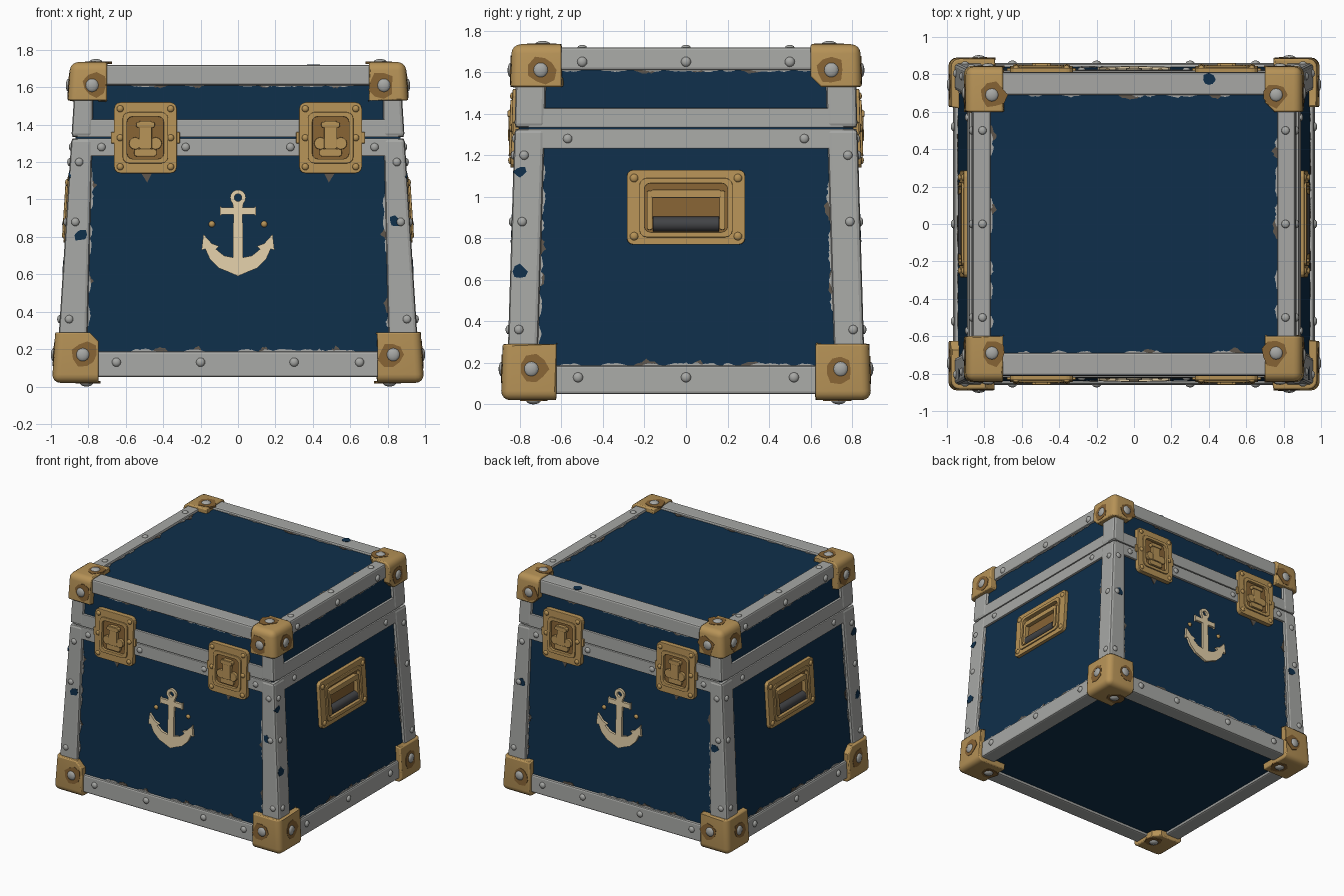
import bpy, bmesh, math, random
from mathutils import Matrix, Vector

if "Cube" in bpy.data.objects:
    bpy.data.objects.remove(bpy.data.objects["Cube"])

random.seed(4)
SIDES = ['front', 'back', 'left', 'right']
WIDE = ('front', 'back')


def mat(name, *c):
    m = bpy.data.materials.new(name)
    m.diffuse_color = (*c, 1)
    m.use_nodes = True
    m.node_tree.nodes["Principled BSDF"].inputs["Base Color"].default_value = m.diffuse_color
    return m


BLUE = mat('navy_paint', .0046, .028, .069)
GREY = mat('rail_grey', .385, .39, .375)
BRASS = mat('brass', .47, .29, .095)
DARK = mat('worn_brass', .24, .125, .035)
CREAM = mat('anchor_cream', .77, .63, .40)
CHIP = mat('chipped_brown', .11, .09, .07)
GRIP = mat('grip_dark', .055, .057, .062)


# Half widths of the tapered case at height z
def hx(z): return .976 - .064 * z
def hy(z): return .866 - .03 * z


def P(side, u, v, d):
    """Point on a face: u across, v up, d outward from the rail surface."""
    return {'front': (u, -hy(v) - d, v), 'back': (u, hy(v) + d, v),
            'right': (hx(v) + d, u, v), 'left': (-hx(v) - d, u, v),
            'top': (u, v, 1.72 + d), 'bottom': (u, v, .05 - d)}[side]


def make(name, bm, m, bevel=0, smooth=False):
    bmesh.ops.recalc_face_normals(bm, faces=bm.faces)
    me = bpy.data.meshes.new(name)
    bm.to_mesh(me)
    bm.free()
    ob = bpy.data.objects.new(name, me)
    bpy.context.collection.objects.link(ob)
    me.materials.append(m)
    if bevel:
        b = ob.modifiers.new('bevel', 'BEVEL')
        b.width, b.segments, b.limit_method, b.angle_limit = bevel, 2, 'ANGLE', math.radians(50)
    if smooth:
        bpy.ops.object.select_all(action='DESELECT')
        ob.select_set(True)
        bpy.context.view_layer.objects.active = ob
        bpy.ops.object.shade_smooth_by_angle(angle=math.radians(40))
    return ob


def prism(bm, side, pts, d0, d1, hole=None):
    rings = []
    for loop in [pts] + ([hole] if hole else []):
        a = [bm.verts.new(P(side, *p, d0)) for p in loop]
        b = [bm.verts.new(P(side, *p, d1)) for p in loop]
        n = len(a)
        for i in range(n):
            bm.faces.new((a[i], a[(i + 1) % n], b[(i + 1) % n], b[i]))
        rings.append((a, b))
    for k in (0, 1):
        o = rings[0][k]
        if hole:
            h = rings[1][k]
            for i in range(len(o)):
                j = (i + 1) % len(o)
                bm.faces.new((o[i], o[j], h[j], h[i]))
        else:
            bm.faces.new(o)


def rect(u0, u1, v0, v1, r=0):
    if not r:
        return [(u0, v0), (u1, v0), (u1, v1), (u0, v1)]
    out = []
    for k, (cu, cv) in enumerate([(u1 - r, v1 - r), (u0 + r, v1 - r), (u0 + r, v0 + r), (u1 - r, v0 + r)]):
        for t in (0, 30, 60, 90):
            a = math.radians(90 * k + t)
            out.append((cu + r * math.cos(a), cv + r * math.sin(a)))
    return out


def disc(u, v, r, n=12, jitter=0):
    return [(u + r * k * math.cos(6.2832 * i / n), v + r * k * math.sin(6.2832 * i / n))
            for i in range(n) for k in [1 + random.uniform(-jitter, jitter)]]


def dome(bm, side, u, v, d, r, h):
    s = [r, r, r]
    s[1 if side in WIDE else 0 if side in SIDES else 2] = h
    bmesh.ops.create_uvsphere(bm, u_segments=12, v_segments=8, radius=1,
                              matrix=Matrix.Translation(P(side, u, v, d)) @ Matrix.Diagonal((*s, 1)))


# Painted case
bm = bmesh.new()
bmesh.ops.create_cube(bm, size=2)
for v in bm.verts:
    z = 1.70 if v.co.z > 0 else .07
    v.co = Vector((v.co.x * (hx(z) - .022), v.co.y * (hy(z) - .022), z))
make('painted_case', bm, BLUE)

# Corner posts, split at the lid seam
for name, z0, z1 in (('body_posts', .06, 1.326), ('lid_posts', 1.334, 1.71)):
    bm = bmesh.new()
    for side in WIDE:
        for s in (1, -1):
            prism(bm, side, [(s * (hx(z) - w), z) for z, w in
                  ((z0, .165 - .04 * z0), (z0, 0), (z1, 0), (z1, .165 - .04 * z1))], -.145, 0)
    make(name, bm, GREY, .018)

# Horizontal rails at bottom and top, and the two bands along the seam
for side in SIDES:
    w = .86 if side in WIDE else .76
    for name, z0, z1, d0 in (('bottom_rail', .05, .187, -.13), ('body_band', 1.232, 1.327, -.06),
                             ('lid_band', 1.333, 1.428, -.06),
                             ('top_rail', 1.61, 1.72, -.125 if side in WIDE else -.1)):
        bm = bmesh.new()
        prism(bm, side, rect(-w, w, z0, z1), d0, -.004)
        make(f'{side}_{name}', bm, GREY, .012 if 'rail' in name else .005)

# Brass corner caps, bolts and worn patches around the bolts
bolts, patches = bmesh.new(), bmesh.new()
for top in (0, 1):
    zi, zo, xi, yi = (1.53, 1.735, .70, .60) if top else (.29, .02, .745, .625)
    ex = .032 if top else .02
    for sx in (1, -1):
        for sy in (1, -1):
            bm = bmesh.new()
            bmesh.ops.create_cube(bm, size=2)
            vin = vout = None
            for v in bm.verts:
                a, b, c = (t > 0 for t in v.co)
                z = zo if c else zi
                if not (a or b or c): vin = v
                if a and b and c: vout = v
                v.co = Vector((sx * (hx(z) + ex if a else xi), sy * (hy(z) + .026 if b else yi), z))
            outer = list(vout.link_edges)
            bmesh.ops.bevel(bm, geom=list(vin.link_edges), offset=.05, segments=1, affect='EDGES')
            outer = [e for e in outer if e.is_valid]
            bmesh.ops.bevel(bm, geom=outer, offset=.045, segments=4, profile=.5, affect='EDGES')
            make('corner_cap', bm, BRASS, .008, True)
            bx, by, bz = (.78, .70, 1.61) if top else (.83, .745, .17)
            for side, u, v, d in (('front' if sy < 0 else 'back', sx * bx, bz, .026),
                                  ('right' if sx > 0 else 'left', sy * by, bz, ex),
                                  ('top' if top else 'bottom', sx * (bx - .02), sy * (by - .01), .015 if top else .03)):
                dome(bolts, side, u, v, d, .036, .016 if side != 'bottom' else .02)
                prism(patches, side, disc(u * .985, v, .066, 9, .18), d - .01, d + .003)
make('worn_cap_patches', patches, DARK)

# Rail bolts
for side in SIDES:
    wide = side in WIDE
    for u in ((-.65, -.2, .3, .65) if wide else (-.52, 0, .52)):
        dome(bolts, side, u, .13, -.004, .024, .016)
    for u in ((-.28, .28, -.73, .73) if wide else (-.57, .57)):
        dome(bolts, side, u, 1.28, -.004, .022, .014)
    for u in (() if wide else (-.5, 0, .5)):
        dome(bolts, side, u, 1.65, -.004, .024, .016)
    for z in (.36, .88, 1.2):
        for s in (1, -1):
            dome(bolts, side, s * ((hx if wide else hy)(z) - .05), z, 0, .022, .014)
for s in (1, -1):
    for v in (-.5, 0, .5):
        dome(bolts, 'top', s * .81, v, 0, .022, .012)
make('bolts', bolts, GREY, 0, True)

# Chipped paint along panel edges, and ragged rail edges
chips, rag, flecks = bmesh.new(), bmesh.new(), bmesh.new()


def chip(bm, side, u, v, du, dv, length, depth, d1):
    n = 6
    pts = [(-length / 2, -.02)] + [(length * (i / n - .5), depth * random.uniform(.35, 1) * math.sin(math.pi * (i + .4) / (n + .8)))
                                  for i in range(n + 1)] + [(length / 2, -.02)]
    prism(bm, side, [(u + a * -dv + b * du, v + a * du + b * dv) for a, b in pts], -.03, d1)


for side in SIDES + ['top']:
    for bm, n, dep, d1 in ((chips, 2, .034, -.019), (rag, 9, .016, -.017)):
        for i in range(n):
            for s in (1, -1):
                ln = random.uniform(.05, .12)
                t = random.uniform(-1, 1)
                if side == 'top':
                    chip(bm, side, s * .765, t * .55, -s, 0, ln, dep, d1 + .002)
                    chip(bm, side, t * .62, s * .69, 0, -s, ln, dep, d1 + .002)
                    continue
                z = .72 + t * .4
                e = hx(z) - .165 + .04 * z if side in WIDE else hy(z) - .145
                chip(bm, side, s * e, z, -s, 0, ln, dep, d1)
                chip(bm, side, t * .58, .187, 0, 1, ln, dep, d1)
                chip(bm, side, t * .58, 1.61, 0, -1, ln, dep * .6, d1)
for side in WIDE:
    for s in (1, -1):
        prism(chips, side, [(s * .45, 1.16), (s * .53, 1.16), (s * .485, 1.09)], -.03, -.018)
    prism(flecks, side, disc(-.84, .81, .032, 8, .3), -.01, .002)
    prism(flecks, side, disc(.84, .88, .03, 8, .3), -.01, .002)
for side in ('left', 'right'):
    prism(flecks, side, disc(-.80, .64, .03, 8, .3), -.01, .002)
    prism(flecks, side, disc(-.80, 1.12, .03, 8, .3), -.01, .002)
prism(flecks, 'top', disc(.4, .77, .03, 8, .3), -.01, .002)
make('paint_chips', chips, CHIP)
make('ragged_rail_edges', rag, GREY)
make('paint_flecks', flecks, BLUE)

# Latches: frame, recess floor, lever and wing catch
half = [(.03, .985), (.025, .957), (.085, .957), (.095, .965), (.095, .912), (.085, .92), (.025, .92),
        (.027, .69), (.075, .70), (.118, .735), (.10, .75), (.14, .765), (.185, .815), (.195, .73),
        (.175, .735), (.15, .68), (.10, .632), (.05, .612)]
for side in WIDE:
    for s in (1, -1):
        c, z = s * .495, 1.33
        bm = bmesh.new()
        prism(bm, side, rect(c - .168, c + .168, z - .19, z + .19, .035), -.03, .014,
              rect(c - .11, c + .11, z - .125, z + .125, .03))
        prism(bm, side, rect(c - .122, c + .122, z - .137, z + .137, .035), 0, .024,
              rect(c - .098, c + .098, z - .113, z + .113, .03))
        make('latch_frame', bm, BRASS, .004)
        bm = bmesh.new()
        prism(bm, side, rect(c - .115, c + .115, z - .13, z + .13), -.03, .002)
        make('latch_recess', bm, DARK)
        bm = bmesh.new()
        prism(bm, side, rect(c - .035, c + .035, z - .06, z + .09, .01), 0, .03)
        prism(bm, side, rect(c - .05, c + .05, z + .055, z + .085, .01), 0, .036)
        prism(bm, side, rect(c - .06, c + .06, z - .10, z - .06, .015), 0, .022)
        for k in (1, -1):
            prism(bm, side, disc(c + k * .055, z - .03, .033), 0, .026)
            prism(bm, side, rect(c + k * .172 - .012, c + k * .172 + .012, z - .03, z + .03), -.02, .008)
        make('latch_lever', bm, BRASS, .004)
        bm = bmesh.new()
        for a in (-.125, .125):
            for b in (-.155, 0, .155):
                dome(bm, side, c + a * 1.08, z + b, .014, .018, .012)
        make('latch_rivets', bm, BRASS, 0, True)

    # Anchor emblem with two studs
    bm = bmesh.new()
    prism(bm, side, half + [(0, .59)] + [(-u, v) for u, v in reversed(half)], -.03, -.004)
    prism(bm, side, disc(0, 1.01, .042, 16), -.03, -.004, disc(0, 1.01, .02, 16))
    make('anchor_emblem', bm, CREAM)
    bm = bmesh.new()
    for s in (1, -1):
        dome(bm, side, s * .14, .868, -.022, .017, .014)
    make('anchor_studs', bm, BRASS, 0, True)

# Side handles: frame, recess, swing bail and grip
for side in ('left', 'right'):
    bm = bmesh.new()
    prism(bm, side, rect(-.285, .285, .77, 1.13, .03), -.03, .006, rect(-.21, .21, .82, 1.075, .03))
    prism(bm, side, rect(-.225, .225, .805, 1.09, .035), -.02, .016, rect(-.2, .2, .83, 1.065, .03))
    make('handle_frame', bm, BRASS, .004)
    bm = bmesh.new()
    prism(bm, side, rect(-.215, .215, .815, 1.08), -.03, -.018)
    make('handle_recess', bm, DARK)
    bm = bmesh.new()
    prism(bm, side, rect(-.17, .17, .995, 1.035, .012), -.02, .016)
    for s in (1, -1):
        prism(bm, side, rect(s * .175 - .014, s * .175 + .014, .84, 1.03, .012), -.02, .014)
    make('handle_bail', bm, BRASS, .004)
    bm = bmesh.new()
    bmesh.ops.create_cone(bm, cap_ends=True, segments=16, radius1=.036, radius2=.036, depth=.32,
                          matrix=Matrix.Translation(P(side, 0, .868, -.016)) @ Matrix.Rotation(math.pi / 2, 4, 'X'))
    make('handle_grip', bm, GRIP, 0, True)
    bm = bmesh.new()
    for u in (-.25, .25):
        for v in (.81, 1.09):
            dome(bm, side, u, v, .006, .02, .012)
    make('handle_rivets', bm, BRASS, 0, True)
